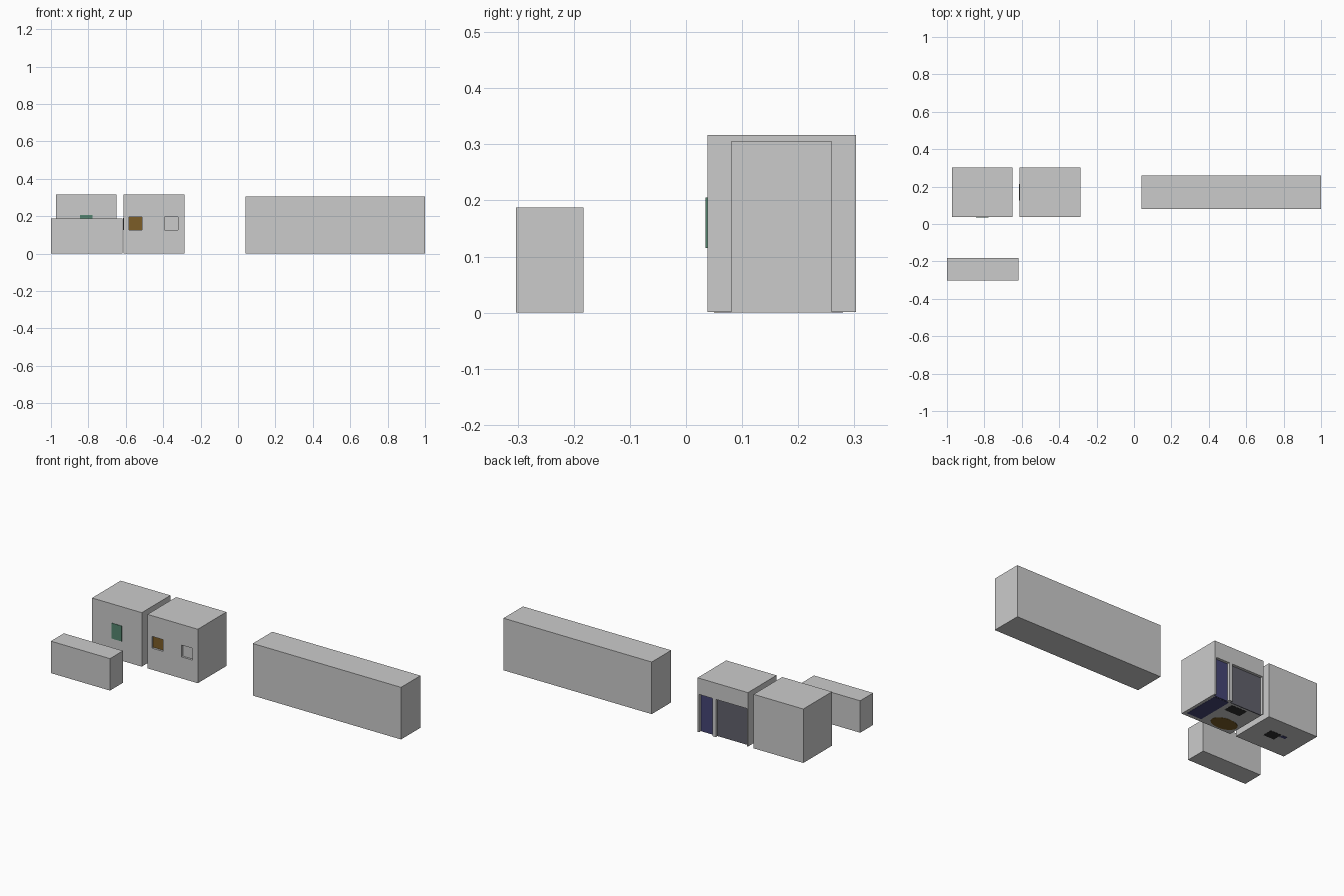
import bpy, bmesh

if "Cube" in bpy.data.objects:
    bpy.data.objects.remove(bpy.data.objects["Cube"])


def material(name, rgb):
    m = bpy.data.materials.new(name)
    m.diffuse_color = (*rgb, 1)
    m.use_nodes = True
    m.node_tree.nodes["Principled BSDF"].inputs["Base Color"].default_value = m.diffuse_color
    return m


def box(name, x, y, z, mat=None):
    """Axis-aligned box given (min, max) on each axis."""
    bm = bmesh.new()
    bmesh.ops.create_cube(bm, size=1)
    for v in bm.verts:
        v.co = [lo + (c + 0.5) * (hi - lo) for c, (lo, hi) in zip(v.co, (x, y, z))]
    me = bpy.data.meshes.new(name)
    bm.to_mesh(me)
    bm.free()
    ob = bpy.data.objects.new(name, me)
    bpy.context.collection.objects.link(ob)
    if mat:
        me.materials.append(mat)
    return ob


def recess(target, name, x, y, z):
    """Cut a shallow opening into a wall."""
    cutter = box(name + "_cutter", x, y, z)
    cutter.hide_render = True
    cutter.hide_set(True)
    cutter.display_type = 'WIRE'
    mod = target.modifiers.new(name, 'BOOLEAN')
    mod.object = cutter
    mod.operation = 'DIFFERENCE'
    mod.solver = 'EXACT'


blue = material("blue", (0.06, 0.06, 0.18))
slate = material("slate", (0.12, 0.12, 0.15))
brown = material("brown", (0.20, 0.11, 0.02))
green = material("green", (0.09, 0.24, 0.16))
dark = material("dark", (0.03, 0.03, 0.03))

# plain building blocks
box("long_block", (0.04, 1.0), (0.08, 0.26), (0, 0.305))
box("low_block", (-1.0, -0.617), (-0.303, -0.183), (0, 0.187))
box("left_house", (-0.972, -0.65), (0.038, 0.303), (0.001, 0.317))
house = box("right_house", (-0.613, -0.287), (0.038, 0.303), (0.001, 0.317))

# green panel on the left house front
box("front_panel", (-0.845, -0.778), (0.035, 0.039), (0.115, 0.205), green)

# front windows of the right house
for name, x0, mat in (("brown_window", -0.584, brown), ("clear_window", -0.392, None)):
    recess(house, name, (x0, x0 + 0.07), (0.02, 0.052), (0.127, 0.196))
    box(name, (x0, x0 + 0.07), (0.050, 0.054), (0.127, 0.196), mat)

# side window facing the left house
box("side_window", (-0.616, -0.612), (0.125, 0.215), (0.125, 0.19), dark)

# rear openings of the right house
for name, x, mat in (("rear_door", (-0.385, -0.297), blue),
                     ("rear_glazing", (-0.607, -0.405), slate)):
    recess(house, name, x, (0.285, 0.32), (-0.02, 0.222))
    box(name, x, (0.281, 0.287), (0.001, 0.222), mat)

# coloured floor patches seen from beneath
for name, x, y, mat in (("blue_floor", (-0.40, -0.305), (0.06, 0.28), blue),
                        ("dark_mat", (-0.53, -0.43), (0.21, 0.27), dark),
                        ("dark_base", (-0.82, -0.75), (0.14, 0.20), dark),
                        ("blue_base", (-0.86, -0.825), (0.18, 0.20), blue)):
    box(name, x, y, (0, 0.002), mat)

# rounded brown rug
bm = bmesh.new()
bmesh.ops.create_cone(bm, cap_ends=True, segments=24, radius1=1, radius2=1, depth=0.002)
me = bpy.data.meshes.new("round_rug")
for v in bm.verts:
    v.co = (-0.52 + v.co.x * 0.08, 0.1 + v.co.y * 0.05, v.co.z + 0.001)
bm.to_mesh(me)
bm.free()
me.materials.append(brown)
bpy.context.collection.objects.link(bpy.data.objects.new("round_rug", me))
